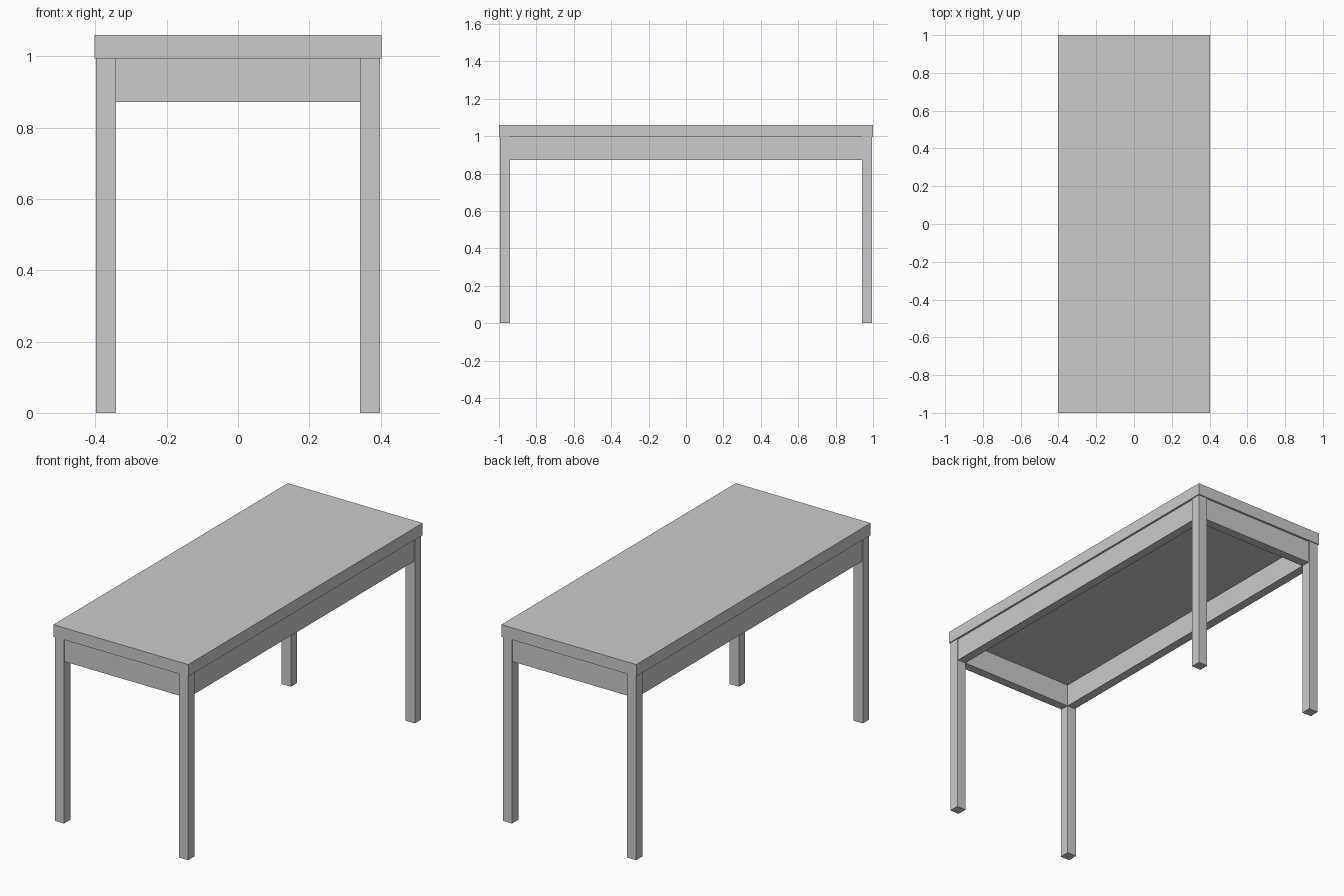
import bpy

# Remove the default cube
cube = bpy.data.objects.get("Cube")
if cube:
    bpy.data.objects.remove(cube, do_unlink=True)

# Single painted grey finish
GREY = (0.6, 0.6, 0.6, 1.0)
grey = bpy.data.materials.new("light_grey")
grey.use_nodes = True
grey.diffuse_color = GREY
for node in grey.node_tree.nodes:
    if node.type == "BSDF_PRINCIPLED":
        node.inputs["Base Color"].default_value = GREY


def box(name, low, high):
    """Add a flat-shaded box between two opposite corners."""
    centre = [(a + b) / 2 for a, b in zip(low, high)]
    bpy.ops.mesh.primitive_cube_add(size=1, location=centre)
    obj = bpy.context.object
    obj.name = name
    obj.data.name = name
    obj.scale = [b - a for a, b in zip(low, high)]
    bpy.ops.object.transform_apply(location=False, rotation=False, scale=True)
    obj.data.materials.append(grey)
    return obj


TOP_X, TOP_Y, HEIGHT = 0.403, 1.0, 1.06
TOP_UNDER, APRON_UNDER = 0.995, 0.872
LEG_X, LEG_Y = 0.398, 0.995        # outer leg faces
IN_X, IN_Y = 0.343, 0.94           # inner leg faces
SETBACK = 0.006                    # apron recess behind the leg faces

# Tabletop
box("tabletop", (-TOP_X, -TOP_Y, TOP_UNDER), (TOP_X, TOP_Y, HEIGHT))

# Four square legs
for side, sx in (("left", 1), ("right", -1)):
    for end, sy in (("front", -1), ("back", 1)):
        xs = sorted((sx * IN_X, sx * LEG_X))
        ys = sorted((sy * IN_Y, sy * LEG_Y))
        box(f"{end}_{side}_leg", (xs[0], ys[0], 0), (xs[1], ys[1], TOP_UNDER))

# Long aprons along the sides
for side, sx in (("left", 1), ("right", -1)):
    xs = sorted((sx * IN_X, sx * (LEG_X - SETBACK)))
    box(f"{side}_apron", (xs[0], -IN_Y, APRON_UNDER), (xs[1], IN_Y, TOP_UNDER))

# Short aprons across the ends
for end, sy in (("front", -1), ("back", 1)):
    ys = sorted((sy * IN_Y, sy * (LEG_Y - SETBACK)))
    box(f"{end}_apron", (-IN_X, ys[0], APRON_UNDER), (IN_X, ys[1], TOP_UNDER))
